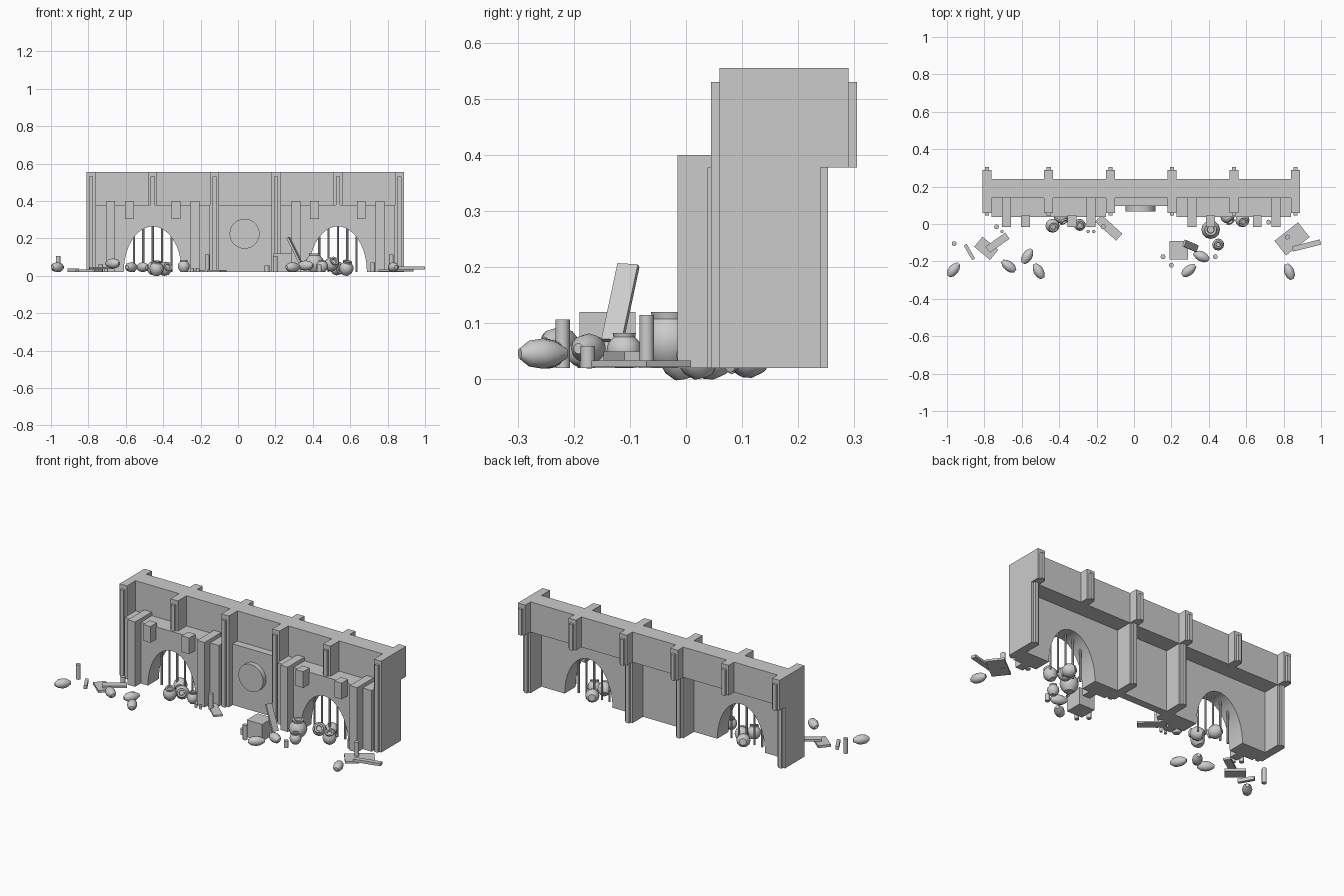
import bpy, bmesh, math
from mathutils import Matrix, Vector, Euler

cube = bpy.data.objects.get("Cube")
if cube:
    bpy.data.objects.remove(cube, do_unlink=True)

stone = bpy.data.materials.new("grey stone")
stone.use_nodes = True
stone.diffuse_color = (0.6, 0.6, 0.6, 1)
stone.node_tree.nodes["Principled BSDF"].inputs["Base Color"].default_value = (0.6, 0.6, 0.6, 1)


def finish(name, bm, smooth=False):
    bmesh.ops.recalc_face_normals(bm, faces=bm.faces)
    mesh = bpy.data.meshes.new(name)
    bm.to_mesh(mesh)
    bm.free()
    mesh.materials.append(stone)
    ob = bpy.data.objects.new(name, mesh)
    bpy.context.collection.objects.link(ob)
    if smooth:
        bpy.ops.object.select_all(action='DESELECT')
        ob.select_set(True)
        bpy.context.view_layer.objects.active = ob
        bpy.ops.object.shade_smooth_by_angle(angle=math.radians(40))
    return ob


def slab(name, loc, size, rot=(0, 0, 0)):
    bm = bmesh.new()
    m = Matrix.LocRotScale(Vector(loc), Euler([math.radians(a) for a in rot]), Vector(size))
    bmesh.ops.create_cube(bm, size=1, matrix=m)
    return finish(name, bm)


def box(name, x0, x1, y0, y1, z0, z1):
    return slab(name, ((x0 + x1) / 2, (y0 + y1) / 2, (z0 + z1) / 2), (x1 - x0, y1 - y0, z1 - z0))


def rod(name, x, y, z0, z1, r, seg=10):
    bm = bmesh.new()
    bmesh.ops.create_cone(bm, cap_ends=True, segments=seg, radius1=r, radius2=r, depth=z1 - z0,
                          matrix=Matrix.Translation((x, y, (z0 + z1) / 2)))
    return finish(name, bm, True)


POT = [(0.5, 0), (0.85, 0.2), (1, 0.45), (0.9, 0.7), (0.6, 0.88), (0.65, 1), (0.4, 1), (0.35, 0.85)]
FLASK = [(0.35, 0), (0.85, 0.2), (1, 0.5), (0.85, 0.75), (0.35, 1)]


def jar(name, loc, r, h, rot=(0, 0, 0), profile=POT):
    """Turned vessel centred on loc."""
    bm = bmesh.new()
    rings = []
    for pr, pz in profile:
        rings.append([bm.verts.new((pr * r * math.cos(a), pr * r * math.sin(a), (pz - 0.5) * h))
                      for a in [i * math.tau / 12 for i in range(12)]])
    for a, b in zip(rings, rings[1:]):
        for i in range(12):
            j = (i + 1) % 12
            bm.faces.new((a[i], a[j], b[j], b[i]))
    bm.faces.new(rings[0])
    bm.faces.new(rings[-1])
    bm.transform(Matrix.LocRotScale(Vector(loc), Euler([math.radians(a) for a in rot]), None))
    return finish(name, bm, True)


G, LEDGE, TOP, WALL_BACK = 0.02, 0.378, 0.555, 0.14
PIERS = [-0.786 + 0.33 * i for i in range(6)]
PORTALS = (PIERS[1], PIERS[4])

# Upper band, overhanging the thinner lower wall, and the plain middle bay
box("parapet_wall", -0.81, 0.888, WALL_BACK, 0.24, LEDGE, TOP)
box("middle_wall", PIERS[2], PIERS[3], 0.096, WALL_BACK, G, LEDGE)

# Buttresses, each with a thin rib front and back
for i, x in enumerate(PIERS):
    full = i not in (1, 4)
    base = G if full else LEDGE
    w, n = 0.024, 0.011
    box("upper_buttress", x - w, x + w, 0.06, 0.29, LEDGE, TOP)
    box("front_rib", x - n, x + n, 0.045, 0.06, base, 0.53)
    box("upper_back_rib", x - n, x + n, 0.29, 0.305, LEDGE, 0.53)
    if full:
        box("lower_buttress", x - w, x + w, 0.06, 0.24, G, LEDGE)
        box("lower_back_rib", x - n, x + n, 0.24, 0.253, G, LEDGE)

# Round boss on the middle bay
bm = bmesh.new()
bmesh.ops.create_cone(bm, cap_ends=True, segments=32, radius1=0.08, radius2=0.08, depth=0.03,
                      matrix=Matrix.Translation((0.035, 0.083, 0.225)) @ Matrix.Rotation(math.pi / 2, 4, 'X'))
finish("round_boss", bm, True)

# Arched portals with pillars, corbels and bars
for cx in PORTALS:
    half = 0.306
    outline = [(cx + half, G), (cx + half, LEDGE), (cx - half, LEDGE), (cx - half, G)]
    outline += [(cx - 0.155 * math.cos(t), G + 0.244 * math.sin(t))
                for t in [math.pi * k / 24 for k in range(25)]]
    bm = bmesh.new()
    face = bm.faces.new([bm.verts.new((x, 0.038, z)) for x, z in outline])
    out = bmesh.ops.extrude_face_region(bm, geom=[face])
    verts = [v for v in out["geom"] if isinstance(v, bmesh.types.BMVert)]
    bmesh.ops.translate(bm, vec=(0, WALL_BACK - 0.038, 0), verts=verts)
    finish("arched_wall", bm, True)
    for s in (-1, 1):
        p, c = cx + s * 0.225, cx + s * 0.125
        box("portal_pillar", p - 0.024, p + 0.024, -0.015, WALL_BACK, G, 0.4)
        box("portal_corbel", c - 0.024, c + 0.024, -0.015, 0.045, 0.305, 0.4)
    for k in range(-2, 3):
        x = cx + 0.05 * k
        rod("gate_bar", x, 0.088, G, G + 0.25 * math.sqrt(1 - (0.05 * k / 0.155) ** 2), 0.006, 8)

# Fallen planks and tiles
slab("plank", (-0.88, -0.15, 0.03), (0.09, 0.018, 0.02), (0, 0, -60))
slab("plank", (-0.73, -0.10, 0.042), (0.13, 0.04, 0.012), (0, 0, 35))
slab("tile", (-0.79, -0.13, 0.028), (0.11, 0.07, 0.014), (0, 0, -40))
slab("plank", (-0.135, -0.02, 0.026), (0.15, 0.05, 0.01), (0, 0, -42))
slab("tile", (0.845, -0.08, 0.028), (0.16, 0.1, 0.012), (0, 0, 38))
slab("plank", (0.922, -0.115, 0.042), (0.155, 0.028, 0.016), (0, 0, 14))
slab("leaning_plank", (0.302, -0.117, 0.136), (0.012, 0.038, 0.153), (-4, -28, -15))
slab("crate", (0.24, -0.14, 0.07), (0.1, 0.1, 0.1))

# Small standing posts
for x, y, top in [(-0.962, -0.105, 0.107), (-0.735, -0.015, 0.06), (-0.165, -0.015, 0.115),
                  (0.155, -0.175, 0.055), (0.2, -0.22, 0.107), (0.435, -0.175, 0.06),
                  (0.72, 0.01, 0.07), (0.82, -0.07, 0.115)]:
    rod("small_post", x, y, G, top, 0.013)
for x, y in [(-0.705, -0.04), (-0.245, -0.04), (-0.215, -0.04)]:
    rod("pebble_post", x, y, G, 0.04, 0.009)

# Toppled flasks: position and heading
for x, y, z, a in [(-0.965, -0.245, 0.046, 50), (-0.67, -0.225, 0.066, 142), (-0.57, -0.172, 0.046, 58),
                   (-0.51, -0.252, 0.046, 120), (0.293, -0.248, 0.046, 38), (0.36, -0.173, 0.055, 155),
                   (0.83, -0.255, 0.046, 110)]:
    jar("toppled_flask", (x, y, z), 0.027, 0.088, (0, 90, a), FLASK)

# Pots in front of and inside the portals
jar("large_pot", (0.41, -0.03, 0.07), 0.05, 0.1)
jar("pot", (-0.29, -0.005, 0.053), 0.032, 0.065)
jar("pot", (0.45, -0.11, 0.052), 0.032, 0.062)
for x, y, z, tilt in [(-0.435, -0.01, 0.04, 15), (-0.39, 0.04, 0.038, 70), (-0.45, 0.11, 0.04, 100),
                      (0.50, 0.04, 0.062, 60), (0.58, 0.02, 0.042, 20), (0.53, 0.11, 0.04, 95)]:
    jar("portal_pot", (x, y, z), 0.038, 0.076, (tilt, 0, 30))
